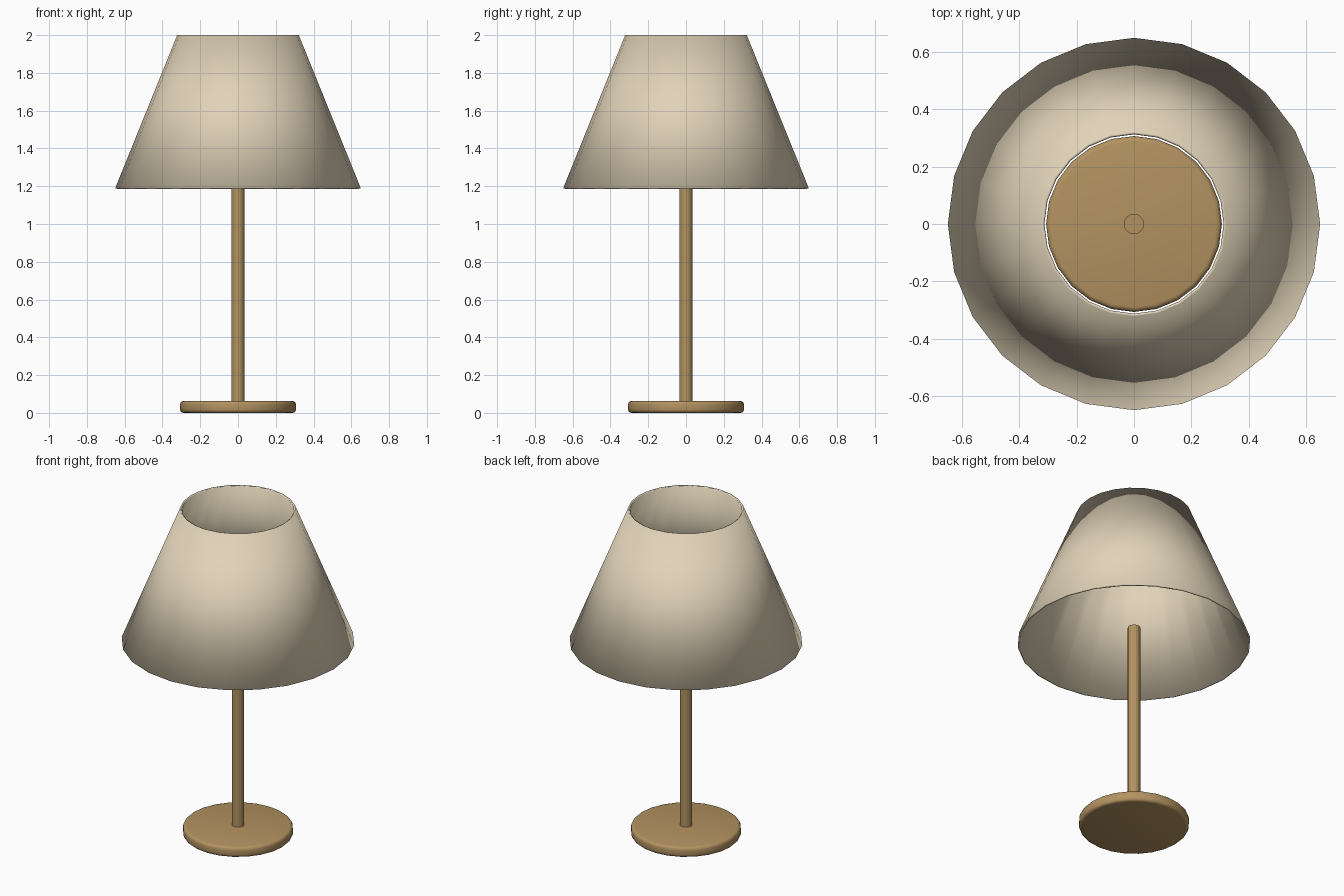
import bpy
import bmesh
from mathutils import Matrix

cube = bpy.data.objects.get("Cube")
if cube:
    bpy.data.objects.remove(cube, do_unlink=True)


def make_material(name, rgb):
    mat = bpy.data.materials.new(name)
    mat.use_nodes = True
    color = (*rgb, 1.0)
    mat.diffuse_color = color
    mat.node_tree.nodes["Principled BSDF"].inputs["Base Color"].default_value = color
    return mat


def make_cone(name, mat, sides, z_low, z_high, r_low, r_high, capped, smooth):
    """Upright cone or cylinder between two heights."""
    bm = bmesh.new()
    bmesh.ops.create_cone(
        bm, cap_ends=capped, segments=sides, radius1=r_low, radius2=r_high,
        depth=z_high - z_low,
        matrix=Matrix.Translation((0, 0, (z_low + z_high) / 2)))
    bmesh.ops.recalc_face_normals(bm, faces=bm.faces)
    for face in bm.faces:
        face.smooth = smooth
    mesh = bpy.data.meshes.new(name)
    bm.to_mesh(mesh)
    bm.free()
    mesh.materials.append(mat)
    obj = bpy.data.objects.new(name, mesh)
    bpy.context.collection.objects.link(obj)
    return obj


wood = make_material("warm wood", (0.45, 0.29, 0.12))
fabric = make_material("cream fabric", (0.75, 0.65, 0.48))

# Round foot with softened rims
base = make_cone("base", wood, 24, 0, 0.063, 0.307, 0.307, True, True)
bevel = base.modifiers.new("soft_rim", 'BEVEL')
bevel.width = 0.018
bevel.segments = 3
bevel.limit_method = 'ANGLE'

# Faceted pole, ending just inside the shade
make_cone("stem", wood, 16, 0.05, 1.285, 0.035, 0.035, True, False)

# Open, thin-walled shade
shade = make_cone("lampshade", fabric, 24, 1.19, 2.0, 0.65, 0.322, False, True)
shell = shade.modifiers.new("thickness", 'SOLIDIFY')
shell.thickness = 0.01
shell.offset = -1
